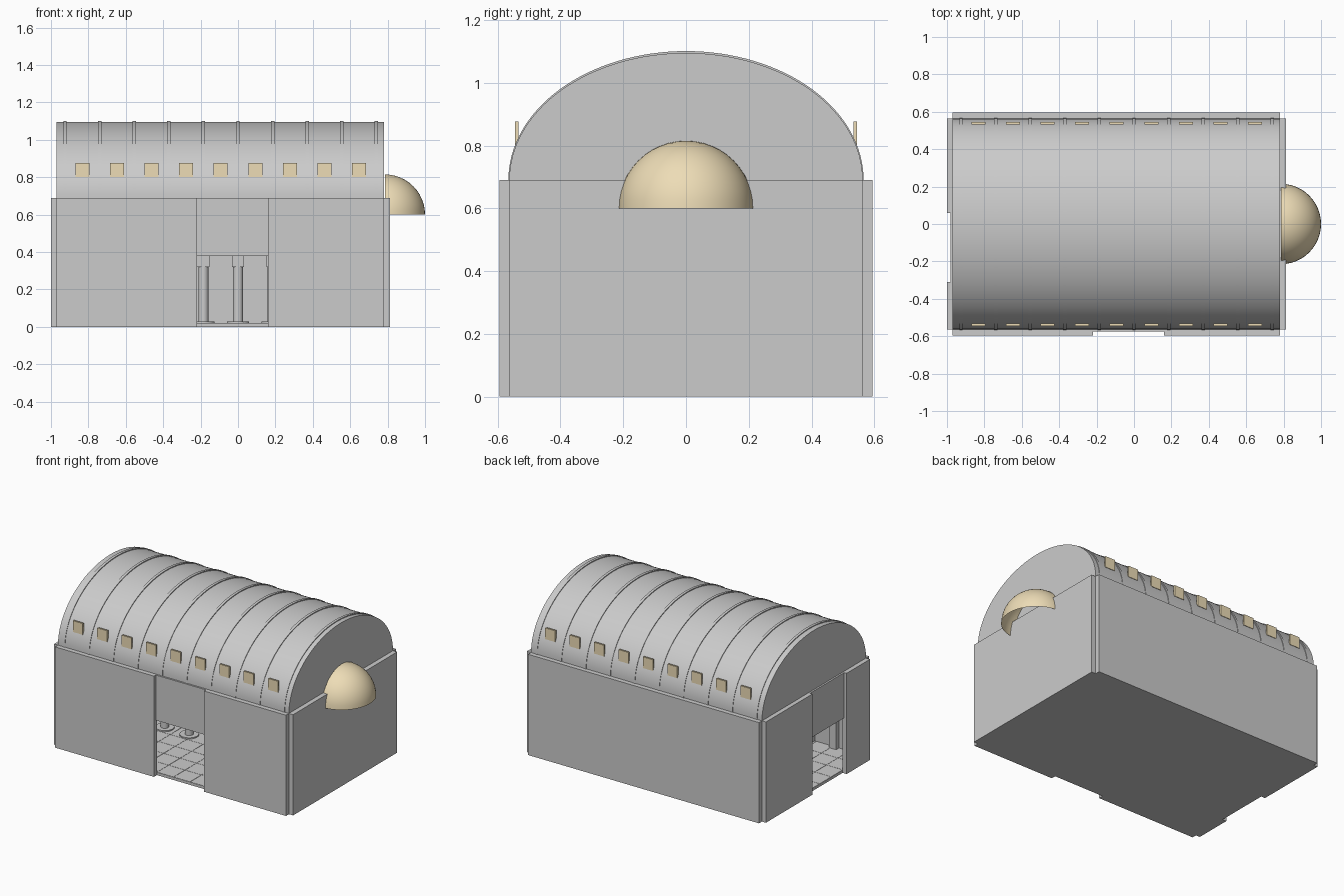
import bpy, bmesh, math

if "Cube" in bpy.data.objects:
    bpy.data.objects.remove(bpy.data.objects["Cube"])

tan = bpy.data.materials.new("warm_tan")
tan.diffuse_color = (0.85, 0.72, 0.47, 1)
tan.use_nodes = True
tan.node_tree.nodes["Principled BSDF"].inputs["Base Color"].default_value = tan.diffuse_color


def finish(bm, name, mat=None, smooth=False):
    me = bpy.data.meshes.new(name)
    bmesh.ops.recalc_face_normals(bm, faces=bm.faces)
    bm.to_mesh(me)
    bm.free()
    ob = bpy.data.objects.new(name, me)
    bpy.context.collection.objects.link(ob)
    if mat:
        me.materials.append(mat)
    if smooth:
        bpy.ops.object.select_all(action='DESELECT')
        ob.select_set(True)
        bpy.context.view_layer.objects.active = ob
        bpy.ops.object.shade_smooth_by_angle(angle=math.radians(35))
    return ob


def add_box(bm, x0, x1, y0, y1, z0, z1):
    vs = bmesh.ops.create_cube(bm, size=1)["verts"]
    for v in vs:
        v.co.x = x0 if v.co.x < 0 else x1
        v.co.y = y0 if v.co.y < 0 else y1
        v.co.z = z0 if v.co.z < 0 else z1


def boxes(name, items, mat=None):
    bm = bmesh.new()
    for b in items:
        add_box(bm, *b)
    return finish(bm, name, mat)


def add_cyl(bm, x, y, z0, z1, r):
    vs = bmesh.ops.create_cone(bm, cap_ends=True, segments=24, radius1=r,
                               radius2=r, depth=z1 - z0)["verts"]
    bmesh.ops.translate(bm, verts=vs, vec=(x, y, (z0 + z1) / 2))


def add_arch(bm, x0, x1, ry, rz, n=64):
    # half-elliptical prism along x, open underneath
    rings = []
    for x in (x0, x1):
        rings.append([bm.verts.new((x, ry * math.cos(math.pi * i / n),
                                    WALL_TOP + rz * math.sin(math.pi * i / n)))
                      for i in range(n + 1)])
    a, b = rings
    for i in range(n):
        bm.faces.new((a[i], a[i + 1], b[i + 1], b[i]))
    bm.faces.new(a)
    bm.faces.new(b)


WALL_TOP = 0.69
X0, X1, Y = -0.97, 0.78, 0.563
T = 0.032
RIBS = [-0.925 + 0.185 * i for i in range(10)]

# Floor of square tiles with narrow joints
tiles = []
for i in range(14):
    for j in range(9):
        x, y = X0 + 0.125 * i, -0.5625 + 0.125 * j
        tiles.append((x + 0.001, x + 0.124, y + 0.001, y + 0.124, 0.004, 0.02))
boxes("floor_tiles", tiles)
boxes("floor_slab", [(X0, X1, -Y, Y, 0, 0.018)])

# Long and short walls, with door gaps in the front and left sides
boxes("front_wall", [(X0, -0.22, -Y - T, -Y, 0, WALL_TOP),
                     (0.16, X1, -Y - T, -Y, 0, WALL_TOP)])
boxes("front_lintel", [(-0.22, 0.16, -Y - 0.012, -Y + 0.012, 0.38, WALL_TOP)])
boxes("back_wall", [(X0, X1, Y, Y + T, 0, WALL_TOP)])
boxes("right_wall", [(X1, X1 + T, -Y, Y, 0, WALL_TOP)])
boxes("left_wall", [(X0 - 0.03, X0, -Y, -0.31, 0, WALL_TOP),
                    (X0 - 0.03, X0, 0.06, Y, 0, WALL_TOP)])
boxes("left_lintel", [(X0 - 0.012, X0 + 0.012, -0.31, 0.06, 0.38, WALL_TOP)])

# Barrel vault and its ribs
bm = bmesh.new()
add_arch(bm, X0, X1, Y, 0.405)
finish(bm, "barrel_vault", smooth=True)
bm = bmesh.new()
for x in RIBS:
    add_arch(bm, x - 0.009, x + 0.009, Y + 0.003, 0.411)
finish(bm, "vault_ribs", smooth=True)

# Upper windows between the ribs
boxes("upper_windows", [(x + 0.055, x + 0.13, s * 0.539 - 0.006, s * 0.539 + 0.006, 0.8, 0.877)
                        for x in RIBS[:-1] for s in (-1, 1)], tan)

# Apse half dome: open quarter sphere on the right wall
bm = bmesh.new()
bmesh.ops.create_uvsphere(bm, u_segments=48, v_segments=24, radius=0.215)
for no in ((1, 0, 0), (0, 0, 1)):
    bmesh.ops.bisect_plane(bm, geom=bm.verts[:] + bm.edges[:] + bm.faces[:],
                           plane_co=(0, 0, 0), plane_no=no, clear_inner=True)
bmesh.ops.translate(bm, verts=bm.verts, vec=(0.785, 0, 0.6))
finish(bm, "apse_half_dome", tan, smooth=True)

# Interior column row with round bases and square capitals
bm = bmesh.new()
for x in RIBS[1:-1]:
    add_cyl(bm, x, 0, 0.02, 0.028, 0.06)
    add_cyl(bm, x, 0, 0.028, 0.32, 0.027)
    add_box(bm, x - 0.033, x + 0.033, -0.033, 0.033, 0.32, 0.385)
finish(bm, "inner_columns", smooth=True)

# Wall pilasters under each rib, skipping the front door
pil = []
for x in RIBS:
    for s in (-1, 1):
        if s < 0 and -0.26 < x < 0.2:
            continue
        ya, yb = sorted((s * 0.53, s * Y))
        pil.append((x - 0.027, x + 0.027, ya, yb, 0.02, 0.32))
        ya, yb = sorted((s * 0.522, s * Y))
        pil.append((x - 0.033, x + 0.033, ya, yb, 0.32, 0.385))
boxes("wall_pilasters", pil)
